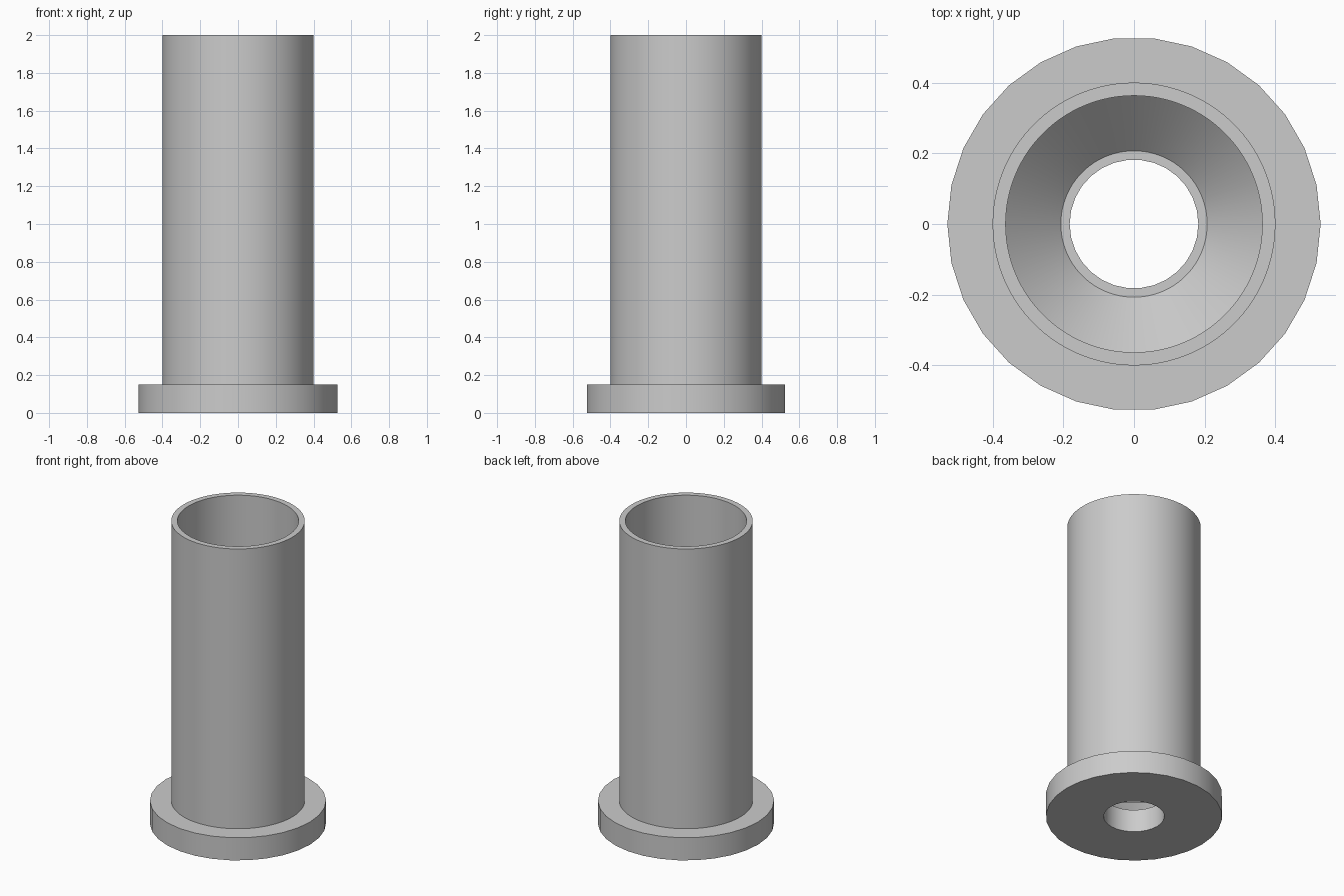
import bpy
import bmesh
from math import cos, sin, pi, radians

cube = bpy.data.objects.get("Cube")
if cube:
    bpy.data.objects.remove(cube, do_unlink=True)

grey = bpy.data.materials.new("plain_grey")
grey.use_nodes = True
colour = (0.6, 0.6, 0.6, 1)
grey.diffuse_color = colour
grey.node_tree.nodes["Principled BSDF"].inputs["Base Color"].default_value = colour


def lathe(name, profile, sides):
    """Revolve a closed (radius, height) profile around the z axis."""
    bm = bmesh.new()
    rings = []
    for r, z in profile:
        rings.append([bm.verts.new((r * cos(2 * pi * i / sides),
                                    r * sin(2 * pi * i / sides), z))
                      for i in range(sides)])
    for a, b in zip(rings, rings[1:] + rings[:1]):
        for i in range(sides):
            j = (i + 1) % sides
            bm.faces.new((a[i], a[j], b[j], b[i]))
    bmesh.ops.recalc_face_normals(bm, faces=bm.faces)
    mesh = bpy.data.meshes.new(name)
    bm.to_mesh(mesh)
    bm.free()
    mesh.materials.append(grey)
    obj = bpy.data.objects.new(name, mesh)
    bpy.context.collection.objects.link(obj)
    bpy.ops.object.select_all(action='DESELECT')
    obj.select_set(True)
    bpy.context.view_layer.objects.active = obj
    bpy.ops.object.shade_smooth_by_angle(angle=radians(30))
    return obj


base = 0.15   # flange thickness
bore = 0.363  # inside radius of the tube

# Coarser round flange with the through hole
lathe("base_flange", [(0.182, 0), (0.528, 0), (0.528, base), (0.182, base)], 30)

# Straight tube with a tapered seat at the bottom of its bore
lathe("tube", [(0.207, base), (0.4, base), (0.4, 2), (bore, 2),
               (bore, base + 0.155)], 100)
